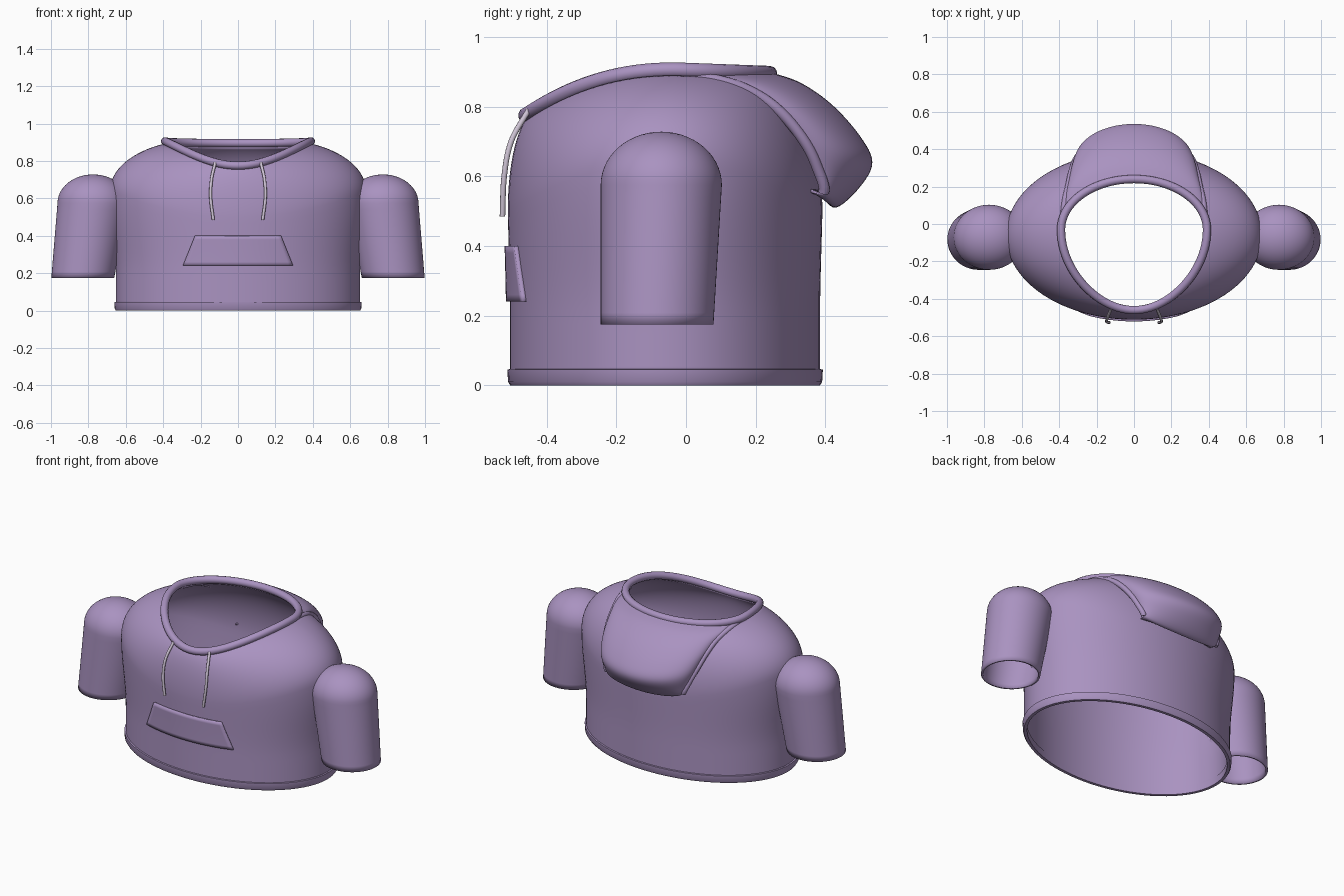
import bpy, bmesh, math
from mathutils import Vector
from math import sin, cos, pi

if "Cube" in bpy.data.objects:
    bpy.data.objects.remove(bpy.data.objects["Cube"])


def material(name, col):
    m = bpy.data.materials.new(name)
    m.diffuse_color = col
    m.use_nodes = True
    m.node_tree.nodes["Principled BSDF"].inputs["Base Color"].default_value = m.diffuse_color
    return m


CLOTH = material("lilac_cloth", (0.40, 0.29, 0.53, 1))
CORD = material("pale_cord", (0.62, 0.55, 0.66, 1))


def finish(ob, mat, angle=40):
    ob.data.materials.append(mat)
    bpy.ops.object.select_all(action='DESELECT')
    ob.select_set(True)
    bpy.context.view_layer.objects.active = ob
    if ob.type == 'MESH':
        bpy.ops.object.shade_smooth_by_angle(angle=math.radians(angle))
    return ob


def loft(name, rows, closed=True, drop=None, thick=0, mirror=False):
    """Skin a list of point rows; closed joins each row into a ring."""
    bm = bmesh.new()
    vs = [[bm.verts.new(p) for p in r] for r in rows]
    n = len(rows[0])
    for a, b in zip(vs, vs[1:]):
        for j in range(n if closed else n - 1):
            k = (j + 1) % n
            bm.faces.new((a[j], a[k], b[k], b[j]))
    if drop:
        bmesh.ops.delete(bm, geom=[v for v in bm.verts if drop(v.co)], context='VERTS')
    bmesh.ops.remove_doubles(bm, verts=bm.verts, dist=1e-5)
    me = bpy.data.meshes.new(name)
    bm.to_mesh(me)
    bm.free()
    ob = bpy.data.objects.new(name, me)
    bpy.context.collection.objects.link(ob)
    finish(ob, CLOTH)
    if thick:
        s = ob.modifiers.new("thickness", 'SOLIDIFY')
        s.thickness, s.offset = thick, -1
    if mirror:
        ob.modifiers.new("mirror", 'MIRROR')
    return ob


def smooth_path(pts, steps):
    """Catmull-Rom curve through the points."""
    P = [Vector(p) for p in pts]
    P = [2 * P[0] - P[1]] + P + [2 * P[-1] - P[-2]]
    out = []
    for i in range(1, len(P) - 2):
        a, b, c, d = P[i - 1:i + 3]
        for k in range(steps):
            t = k / steps
            out.append(0.5 * (2 * b + (c - a) * t + (2 * a - 5 * b + 4 * c - d) * t * t
                              + (3 * b - a - 3 * c + d) * t ** 3))
    return out + [P[-2]]


def tube(name, pts, r, mat, cyclic=False):
    cu = bpy.data.curves.new(name, 'CURVE')
    cu.dimensions = '3D'
    cu.bevel_depth, cu.bevel_resolution, cu.use_fill_caps = r, 4, True
    sp = cu.splines.new('POLY')
    sp.points.add(len(pts) - 1)
    for q, p in zip(sp.points, pts):
        q.co = (*p, 1)
    sp.use_cyclic_u = cyclic
    sp.use_smooth = True
    ob = bpy.data.objects.new(name, cu)
    bpy.context.collection.objects.link(ob)
    return finish(ob, mat)


N = 96
ANG = [2 * pi * j / N for j in range(N)]


def wall(th, z, off=0):
    """Torso side wall: an ellipse that widens slightly with height."""
    t = min(max((z - 0.2) / 0.4, 0), 1)
    t = t * t * (3 - 2 * t)
    rx, ry = 0.653 + 0.032 * t, 0.445 + 0.008 * t
    return Vector(((rx + off) * cos(th), -0.06 + (ry + off) * sin(th), z))


def neck(th, dz=0):
    c, s = cos(th), sin(th)
    if s >= 0:
        return Vector((0.39 * c, -0.03 + 0.27 * s, 0.905 - 0.01 * s + dz))
    return Vector((0.39 * c * (1 - 0.1 * s * s), -0.03 + 0.43 * s,
                   0.905 - 0.13 * abs(s) ** 2.2 + dz))


# torso shell: straight wall, then rounded shoulders up to the neckline
def spring(th):
    return 0.5 + 0.14 * cos(th) ** 2


rows = [[wall(th, 0.01 + (spring(th) - 0.01) * i / 14) for th in ANG] for i in range(15)]
A = math.radians(68)
for i in range(1, 17):
    a = A * i / 16
    row = []
    for th in ANG:
        e, n = wall(th, spring(th)), neck(th, -0.012)
        p = e.lerp(n, (1 - cos(a)) / (1 - cos(A)))
        p.z = e.z + (n.z - e.z) * sin(a) / sin(A)
        row.append(p)
    rows.append(row)
loft("torso", rows, thick=0.014)

# hem band
prof = [(-0.018, 0.0), (0.0, 0.0), (0.006, 0.01), (0.008, 0.045), (-0.002, 0.047),
        (-0.018, 0.045), (-0.018, 0.0)]
loft("hem_band", [[wall(th, z, o) for th in ANG] for o, z in prof])

# neckline rim
tube("neck_rim", [neck(th) for th in ANG], 0.022, CLOTH, True)

# sleeves: tapered tube with domed shoulder, trimmed where it enters the torso
rows = []
M = 64
for i in range(13):
    t = i / 12
    rows.append([(0.83 - 0.055 * t + (0.168 + 0.022 * t) * cos(2 * pi * j / M),
                  -0.083 + 0.012 * t + (0.162 + 0.012 * t) * sin(2 * pi * j / M),
                  0.175 + 0.4 * t) for j in range(M)])
for i in range(1, 15):
    a = pi / 2 * i / 14
    rows.append([(0.775 + 0.19 * cos(a) * cos(2 * pi * j / M),
                  -0.071 + 0.174 * cos(a) * sin(2 * pi * j / M),
                  0.575 + 0.153 * sin(a)) for j in range(M)])
loft("sleeve", rows, thick=0.012, mirror=True,
     drop=lambda p: p.z > 0.2 and (p.x / 0.635) ** 2 + ((p.y + 0.06) / 0.43) ** 2 < 1)

# hood hanging down the back: centre line and side edge, joined by round arcs
centre = smooth_path([(0, .24, .90), (0, .33, .868), (0, .42, .805), (0, .50, .715),
                      (0, .535, .64), (0, .50, .57), (0, .43, .51), (0, .385, .55)], 6)
edge = smooth_path([(.385, .0, .89), (.37, .12, .868), (.35, .21, .83), (.335, .28, .775),
                    (.315, .34, .70), (.29, .375, .63), (.26, .395, .555), (.25, .33, .56)], 6)
rows = []
for c, e in zip(centre, edge):
    row = []
    for j in range(41):
        u = pi / 2 * (j / 20 - 1)
        p = e.lerp(c, cos(u))
        p.x = -e.x * sin(u)
        row.append(p)
    rows.append(row[::-1])
hood = loft("hood", rows, closed=False, thick=0.01)
bm = bmesh.new()
bm.from_mesh(hood.data)
bm.faces.ensure_lookup_table()
if sum(f.normal.y * f.calc_area() for f in bm.faces) < 0:
    bmesh.ops.reverse_faces(bm, faces=bm.faces)
bm.to_mesh(hood.data)
bm.free()

# hood side piping and drawstrings, one per side
cord = smooth_path([(.122, -.452, .79), (.142, -.502, .70), (.146, -.522, .60),
                    (.132, -.527, .485)], 8)
for side, s in (("left", 1), ("right", -1)):
    tube("hood_piping_" + side, [(s * p.x, p.y, p.z) for p in edge[:37]], 0.016, CLOTH)
    tube("drawstring_" + side, [(s * p.x, p.y, p.z) for p in cord], 0.008, CORD)

# front pocket: trapezoid patch wrapped on the torso
rows = []
for i in range(9):
    z = 0.24 + 0.16 * i / 8
    w = 0.295 - 0.07 * i / 8
    rows.append([wall(-math.acos(w * (j / 12 - 1) / 0.665), z, 0.012) for j in range(25)])
loft("front_pocket", rows, closed=False, thick=0.016)
